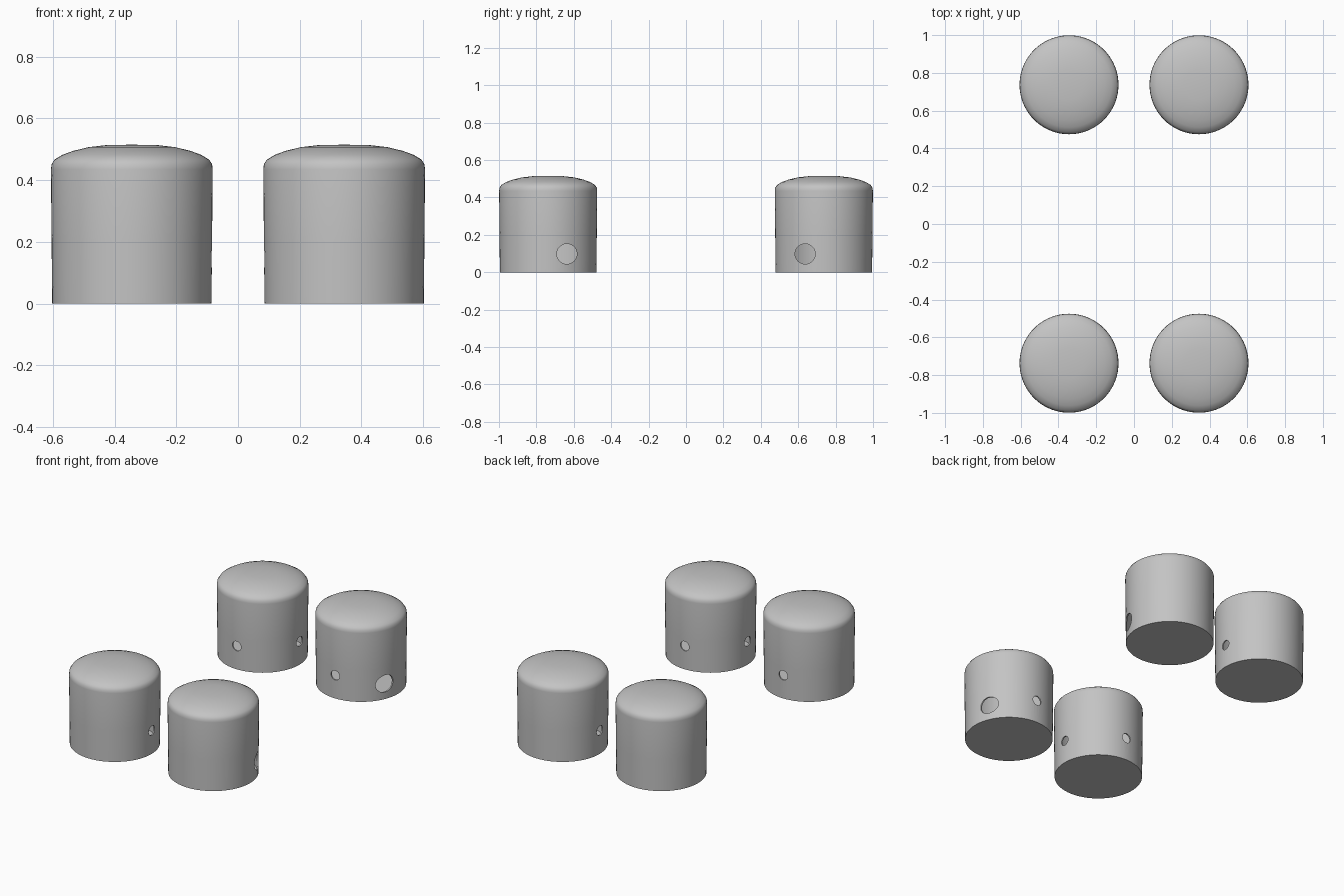
import bpy, bmesh, math
from mathutils import Matrix, Vector

cube = bpy.data.objects.get("Cube")
if cube:
    bpy.data.objects.remove(cube, do_unlink=True)

grey = bpy.data.materials.new("light_grey")
grey.use_nodes = True
colour = (0.55, 0.55, 0.55, 1)
grey.diffuse_color = colour
grey.node_tree.nodes["Principled BSDF"].inputs["Base Color"].default_value = colour

CX, CY, WALL = 0.344, 0.737, 0.008

# Half outline of a cap: flat base, slightly flared wall, shallow dome
OUTER = [(0, 0), (0.258, 0), (0.26, 0.2), (0.262, 0.435), (0.26, 0.452),
         (0.25, 0.467), (0.225, 0.482), (0.19, 0.495), (0.14, 0.507),
         (0.08, 0.514), (0, 0.515)]


def lathe(bm, outline, flip=False):
    """Spin an outline about z into a closed surface."""
    verts = [bm.verts.new((r, 0, z)) for r, z in outline]
    edges = [bm.edges.new(pair) for pair in zip(verts, verts[1:])]
    bmesh.ops.spin(bm, geom=verts + edges, cent=(0, 0, 0), axis=(0, 0, 1),
                   angle=math.tau, steps=72, use_duplicate=False)
    bmesh.ops.remove_doubles(bm, verts=bm.verts, dist=0.0005)


def make_object(name, bm):
    mesh = bpy.data.meshes.new(name)
    bm.to_mesh(mesh)
    bm.free()
    obj = bpy.data.objects.new(name, mesh)
    bpy.context.collection.objects.link(obj)
    return obj


def drill(cap, direction, side, height, radius):
    """Cut a round hole through one side of the wall."""
    d = Vector(direction)
    across = Vector((abs(d.y), abs(d.x), 0))
    bm = bmesh.new()
    place = Matrix.Translation(d * 0.25 + across * side + Vector((0, 0, height)))
    turn = d.to_track_quat('Z', 'Y').to_matrix().to_4x4()
    bmesh.ops.create_cone(bm, cap_ends=True, segments=32, radius1=radius,
                          radius2=radius, depth=0.16, matrix=place @ turn)
    cutter = make_object("hole_cutter", bm)
    cutter.hide_render = True
    cutter.location = cap.location
    cut = cap.modifiers.new("hole", 'BOOLEAN')
    cut.operation, cut.solver, cut.object = 'DIFFERENCE', 'EXACT', cutter
    bpy.context.view_layer.update()
    bpy.ops.object.modifier_apply(modifier="hole")
    bpy.data.objects.remove(cutter, do_unlink=True)


def hollow_cap(name, sx, sy):
    bm = bmesh.new()
    lathe(bm, OUTER)
    # Inner skin leaves a thin wall, floor and roof
    inner = [(max(r - WALL, 0), min(max(z, WALL), z - WALL) if z > WALL else WALL)
             for r, z in OUTER]
    lathe(bm, inner)
    bmesh.ops.recalc_face_normals(bm, faces=bm.faces)
    # The inner skin must face into the cavity
    bm.faces.ensure_lookup_table()
    seen, islands = set(), []
    for face in bm.faces:
        if face in seen:
            continue
        stack, island = [face], []
        seen.add(face)
        while stack:
            f = stack.pop()
            island.append(f)
            for e in f.edges:
                for g in e.link_faces:
                    if g not in seen:
                        seen.add(g)
                        stack.append(g)
        islands.append(island)
    for island in islands:
        low = min(v.co.z for f in island for v in f.verts)
        base = min(island, key=lambda f: f.calc_center_median().z)
        is_inner = low > WALL / 2
        if (base.normal.z > 0) != is_inner:
            bmesh.ops.reverse_faces(bm, faces=island)
    cap = make_object(name, bm)
    cap.data.materials.append(grey)
    cap.location = (sx * CX, sy * CY, 0)
    bpy.ops.object.select_all(action='DESELECT')
    cap.select_set(True)
    bpy.context.view_layer.objects.active = cap
    # Small holes face the neighbouring caps
    drill(cap, (-sx, 0, 0), 0, 0.147, 0.03)
    drill(cap, (0, -sy, 0), 0, 0.147, 0.03)
    # Large outer hole on the +x pair only
    if sx > 0:
        drill(cap, (1, 0, 0), -sy * 0.1, 0.098, 0.054)
    bpy.ops.object.shade_smooth_by_angle(angle=math.radians(35))


for sx, side in ((1, "left"), (-1, "right")):
    for sy, end in ((-1, "front"), (1, "back")):
        hollow_cap(f"{end}_{side}_cap", sx, sy)
